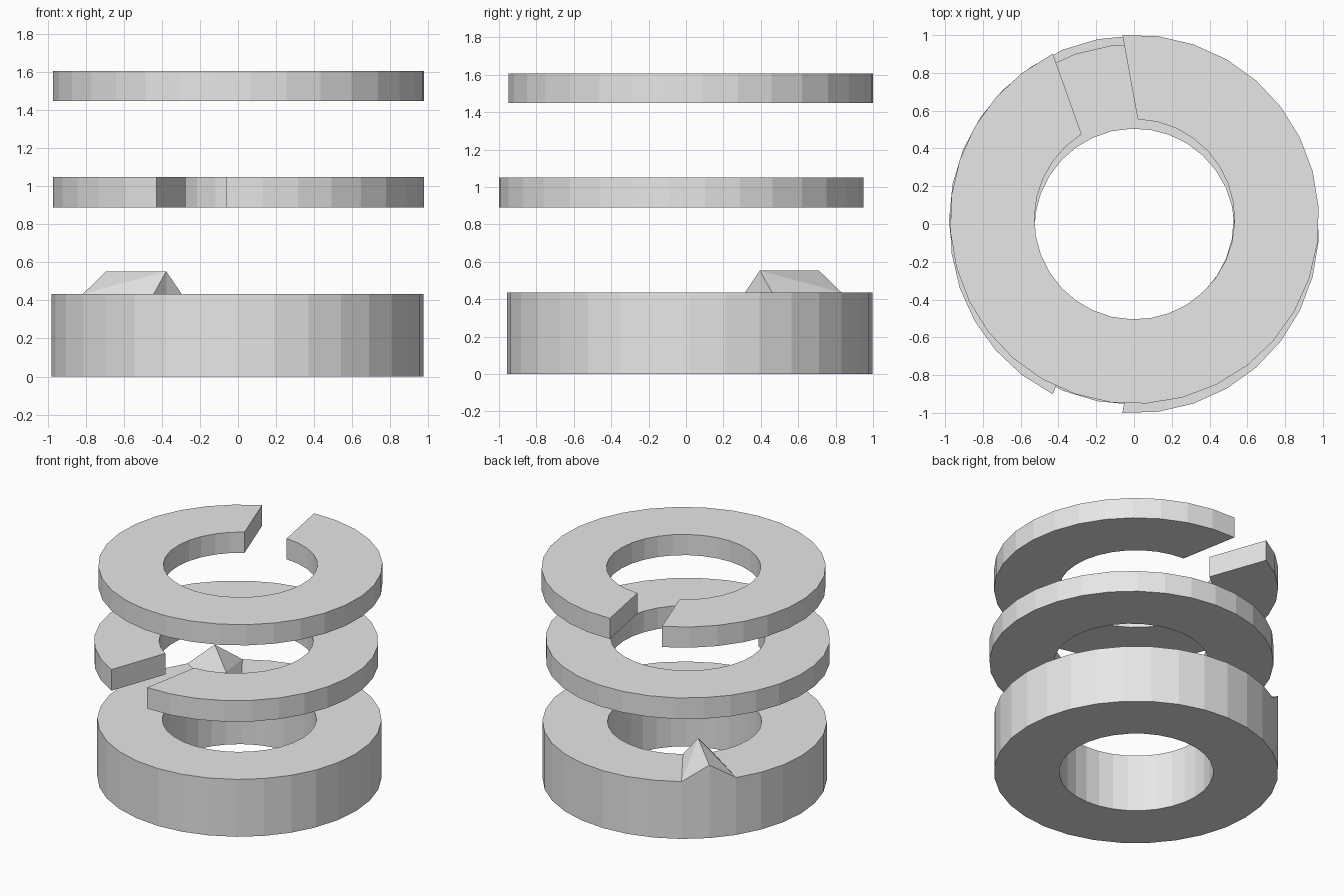
import bpy, bmesh
from math import sin, cos, radians

cube = bpy.data.objects.get("Cube")
if cube:
    bpy.data.objects.remove(cube, do_unlink=True)

SEGMENTS = 32
STEP = 360 / SEGMENTS
OUTER, INNER = 0.977, 0.53

grey = bpy.data.materials.new("light_grey")
grey.use_nodes = True
grey.diffuse_color = (0.8, 0.8, 0.8, 1)
grey.node_tree.nodes["Principled BSDF"].inputs["Base Color"].default_value = (0.8, 0.8, 0.8, 1)


def finish(name, bm):
    bmesh.ops.recalc_face_normals(bm, faces=bm.faces)
    mesh = bpy.data.meshes.new(name)
    bm.to_mesh(mesh)
    bm.free()
    mesh.materials.append(grey)
    obj = bpy.data.objects.new(name, mesh)
    bpy.context.scene.collection.objects.link(obj)


def arc(bm, radius, angles, centre, z, side=1):
    """Vertices on an arc; angles run clockwise from the back, side -1 mirrors to the front."""
    cx, cy = centre
    return [bm.verts.new((cx + radius * sin(radians(a)),
                          side * (cy + radius * cos(radians(a))), z)) for a in angles]


def split_ring(name, side, bottom, top):
    """Flat ring with a slanted gap, closed at both ends."""
    bm = bmesh.new()
    outer = [-3.75 + STEP * i for i in range(SEGMENTS - 1)]
    inner = [1.875 + STEP * i for i in range(SEGMENTS - 2)]
    centre = (0.0025, 0.025)
    lo_out, hi_out = [arc(bm, OUTER, outer, centre, z, side) for z in (bottom, top)]
    lo_in, hi_in = [arc(bm, INNER, inner, centre, z, side) for z in (bottom, top)]
    # Top and bottom outlines, then the walls around them
    low, high = lo_out + lo_in[::-1], hi_out + hi_in[::-1]
    bm.faces.new(high)
    bm.faces.new(low[::-1])
    for i in range(len(low)):
        j = (i + 1) % len(low)
        bm.faces.new((low[i], low[j], high[j], high[i]))
    finish(name, bm)


def base_ring(height, ridge_height):
    """Thick closed ring with one radial top edge raised into a ridge."""
    bm = bmesh.new()
    angles = [STEP * i for i in range(SEGMENTS)]
    centre = (-0.0025, 0.02)
    lo_out, hi_out = [arc(bm, OUTER, angles, centre, z) for z in (0, height)]
    lo_in, hi_in = [arc(bm, INNER, angles, centre, z) for z in (0, height)]
    ridge = SEGMENTS * 7 // 8
    hi_out[ridge].co.z = hi_in[ridge].co.z = ridge_height
    for i in range(SEGMENTS):
        j = (i + 1) % SEGMENTS
        bm.faces.new((lo_out[i], lo_out[j], hi_out[j], hi_out[i]))
        bm.faces.new((lo_in[j], lo_in[i], hi_in[i], hi_in[j]))
        bm.faces.new((lo_out[j], lo_out[i], lo_in[i], lo_in[j]))
        # Ridge slopes are folded from the inner peak to the outer foot
        if ridge in (i, j):
            foot = j if i == ridge else i
            bm.faces.new((hi_in[ridge], hi_out[ridge], hi_out[foot]))
            bm.faces.new((hi_in[ridge], hi_out[foot], hi_in[foot]))
        else:
            bm.faces.new((hi_out[i], hi_out[j], hi_in[j], hi_in[i]))
    finish("base_ring", bm)


base_ring(0.435, 0.553)
split_ring("middle_split_ring", -1, 0.89, 1.05)
split_ring("top_split_ring", 1, 1.45, 1.607)
